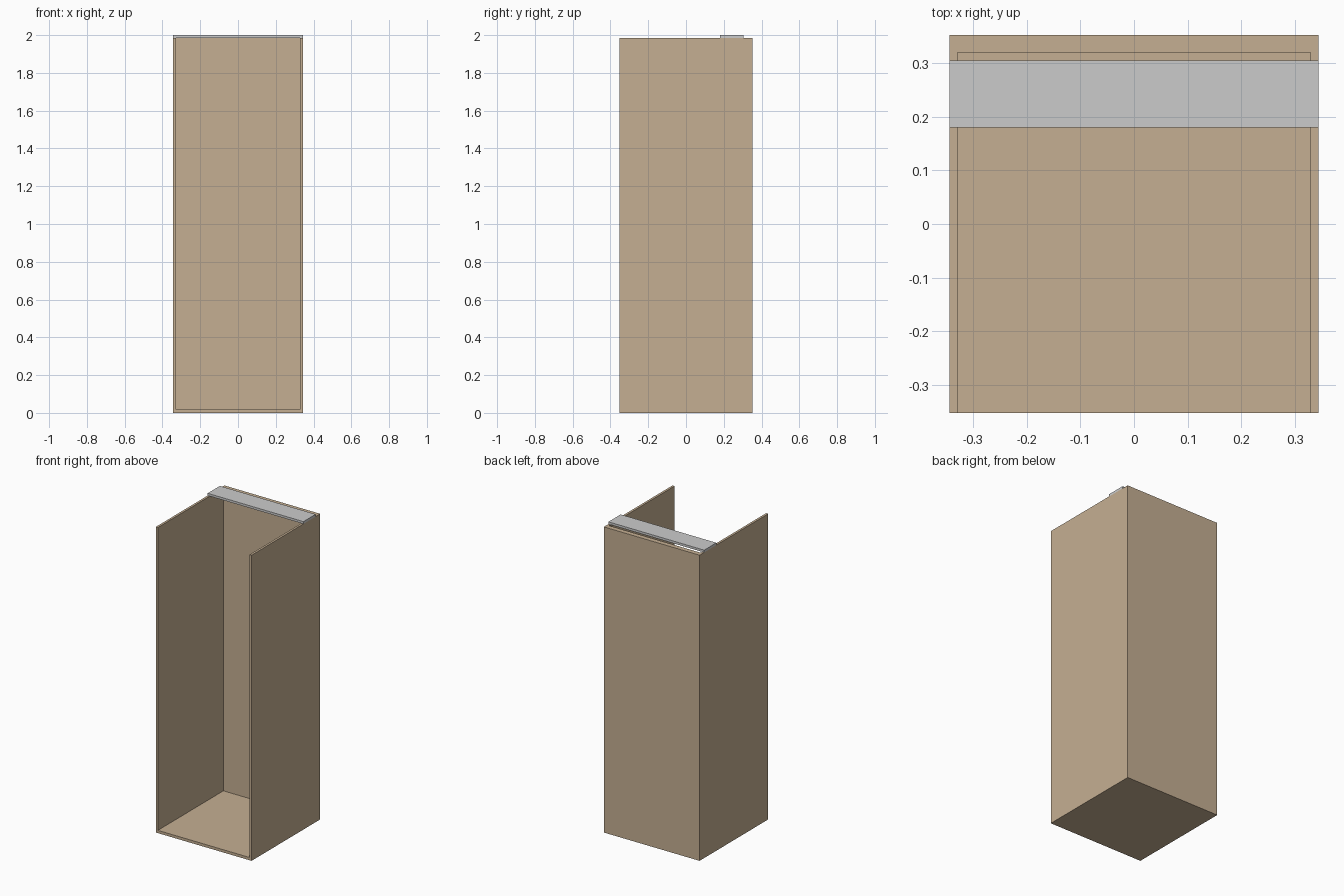
import bpy

if "Cube" in bpy.data.objects:
    bpy.data.objects.remove(bpy.data.objects["Cube"])

W, D, H = 0.688, 0.704, 1.985   # cabinet outside
SIDE, BACK, FLOOR = 0.015, 0.032, 0.018   # panel thicknesses


def box(name, x, y, z):
    """Box from (min, max) ranges on each axis."""
    size = [b - a for a, b in (x, y, z)]
    centre = [(a + b) / 2 for a, b in (x, y, z)]
    bpy.ops.mesh.primitive_cube_add(size=1, location=centre)
    obj = bpy.context.object
    obj.name = name
    obj.scale = size
    bpy.ops.object.transform_apply(location=False, rotation=False, scale=True)
    return obj


wood = bpy.data.materials.new("brown_board")
wood.diffuse_color = (0.56, 0.43, 0.29, 1)
wood.use_nodes = True
wood.node_tree.nodes["Principled BSDF"].inputs["Base Color"].default_value = wood.diffuse_color

# Cabinet shell: two sides, back and floor, open at the front and top
shell = box("cabinet_shell", (-W / 2, W / 2), (-D / 2, D / 2), (0, H))
shell.data.materials.append(wood)
cavity = box("cavity_cutter", (-W / 2 + SIDE, W / 2 - SIDE),
             (-D / 2 - 0.1, D / 2 - BACK), (FLOOR, H + 0.1))
cavity.data.materials.append(wood)

cut = shell.modifiers.new("cavity", 'BOOLEAN')
cut.operation = 'DIFFERENCE'
cut.solver = 'EXACT'
cut.object = cavity
bpy.context.view_layer.objects.active = shell
bpy.ops.object.modifier_apply(modifier=cut.name)
bpy.data.objects.remove(cavity, do_unlink=True)

# Grey rail lying across the top of both sides
box("top_rail", (-W / 2, W / 2), (0.18, 0.305), (H, 2.0))
